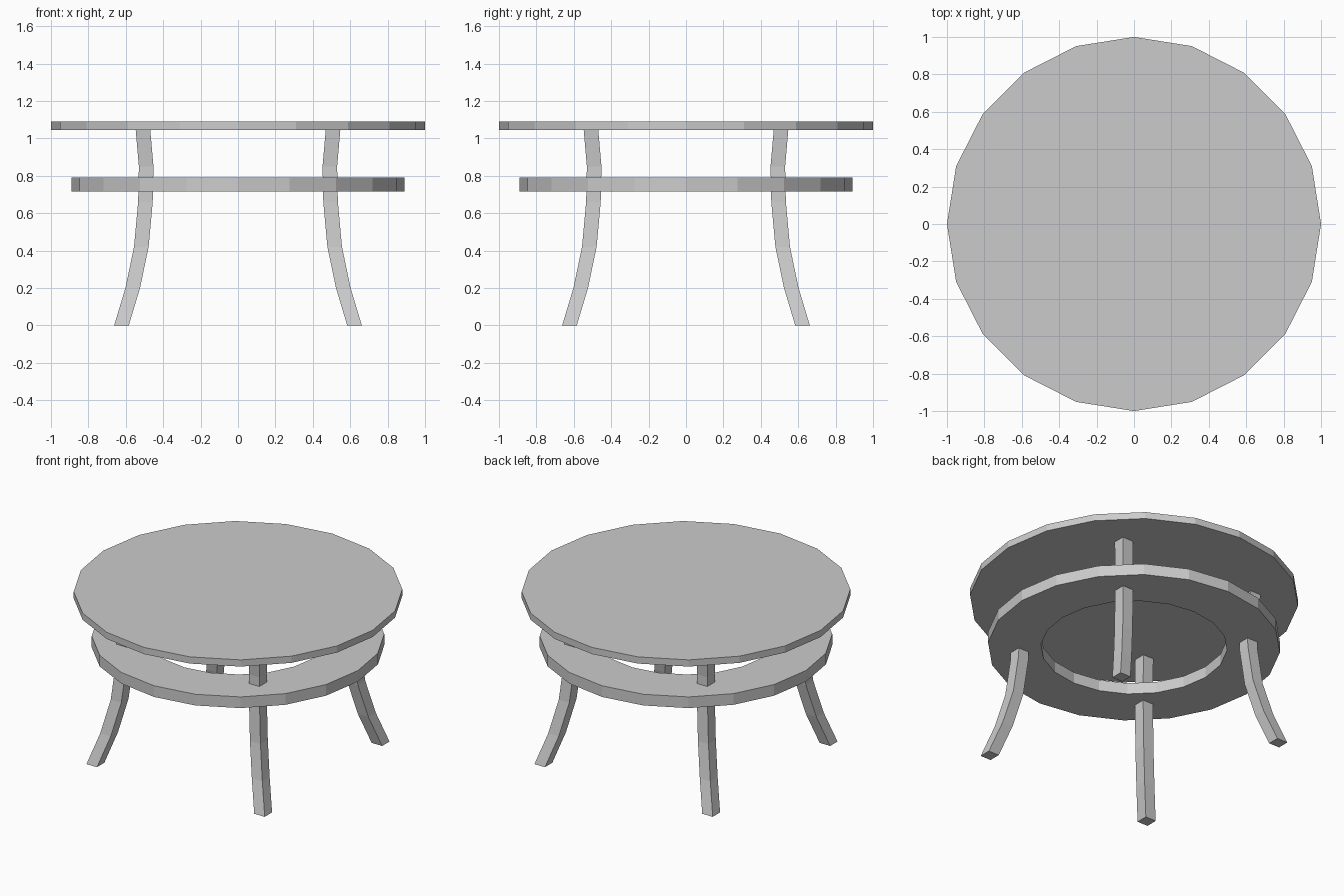
import bpy, bmesh
from math import cos, sin, tau

if "Cube" in bpy.data.objects:
    bpy.data.objects.remove(bpy.data.objects["Cube"])

SIDES = 20


def make_object(name, bm):
    bmesh.ops.recalc_face_normals(bm, faces=bm.faces)
    mesh = bpy.data.meshes.new(name)
    bm.to_mesh(mesh)
    bm.free()
    obj = bpy.data.objects.new(name, mesh)
    bpy.context.collection.objects.link(obj)
    return obj


def loop(bm, radius, z):
    return [bm.verts.new((radius * cos(tau * i / SIDES), radius * sin(tau * i / SIDES), z))
            for i in range(SIDES)]


def bridge(bm, a, b):
    n = len(a)
    for i in range(n):
        j = (i + 1) % n
        bm.faces.new((a[i], a[j], b[j], b[i]))


# Table top: thin twenty-sided disc
bm = bmesh.new()
low, high = loop(bm, 1.0, 1.045), loop(bm, 1.0, 1.09)
bridge(bm, low, high)
bm.faces.new(low)
bm.faces.new(high)
make_object("table_top", bm)

# Lower shelf: flat ring with an open centre
bm = bmesh.new()
section = [(0.89, 0.715), (0.89, 0.79), (0.567, 0.79), (0.567, 0.715)]
loops = [loop(bm, r, z) for r, z in section]
for k in range(4):
    bridge(bm, loops[k], loops[(k + 1) % 4])
make_object("ring_shelf", bm)

# Curved legs: a square section following the same bend in x and y
HALF = 0.039
PATH = [(0.0, 0.623), (0.2, 0.563), (0.42, 0.517), (0.66, 0.495), (0.85, 0.491), (1.045, 0.508)]


def leg(name, sx, sy):
    bm = bmesh.new()
    rings = [[bm.verts.new((sx * c + dx * HALF, sy * c + dy * HALF, z))
              for dx, dy in ((-1, -1), (1, -1), (1, 1), (-1, 1))] for z, c in PATH]
    for a, b in zip(rings, rings[1:]):
        bridge(bm, a, b)
    bm.faces.new(rings[0])
    bm.faces.new(rings[-1])
    make_object(name, bm)


for side, sx in (("left", -1), ("right", 1)):
    for end, sy in (("front", -1), ("back", 1)):
        leg(f"{end}_{side}_leg", sx, sy)
